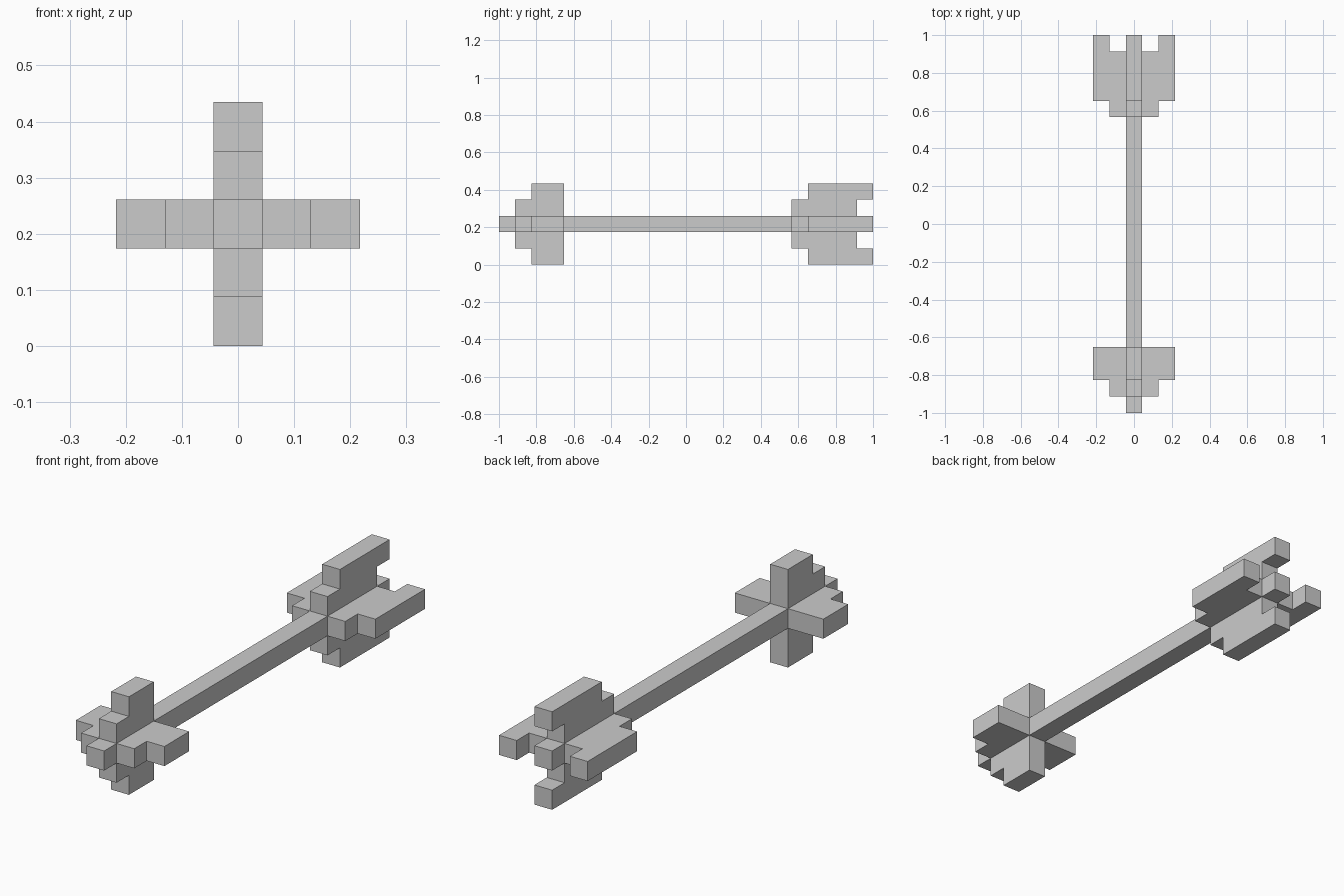
import bpy, bmesh
from math import radians
from mathutils import Matrix, Vector

if "Cube" in bpy.data.objects:
    bpy.data.objects.remove(bpy.data.objects["Cube"])

U = 2 / 23                       # one block; the arrow is 23 blocks long, 5 wide
CENTRE = Vector((0, 0, 2.5 * U))


def finish(name, bm):
    bmesh.ops.recalc_face_normals(bm, faces=bm.faces)
    mesh = bpy.data.meshes.new(name)
    bm.to_mesh(mesh)
    bm.free()
    obj = bpy.data.objects.new(name, mesh)
    obj.location = CENTRE
    bpy.context.collection.objects.link(obj)
    return obj


def four_fins(name, profile):
    """Extrude a (blocks along, blocks out) outline and repeat it around the shaft."""
    bm = bmesh.new()
    for i in range(4):
        turn = Matrix.Rotation(radians(90 * i), 3, 'Y')
        verts = [bm.verts.new(turn @ Vector((-U / 2, a * U - 1, r * U))) for a, r in profile]
        face = bm.faces.new(verts)
        out = bmesh.ops.extrude_face_region(bm, geom=[face])
        moved = [g for g in out['geom'] if isinstance(g, bmesh.types.BMVert)]
        bmesh.ops.translate(bm, verts=moved, vec=turn @ Vector((U, 0, 0)))
    return finish(name, bm)


# Square shaft running the full length
bm = bmesh.new()
bmesh.ops.create_cube(bm, size=1, matrix=Matrix.Diagonal((U, 2, U, 1)))
finish("shaft", bm)

# Stepped arrowhead at the front
four_fins("arrowhead", [(1, .5), (1, 1.5), (2, 1.5), (2, 2.5), (4, 2.5), (4, .5)])

# Fletching at the back, stepped in front and notched behind
four_fins("fletching", [(18, .5), (18, 1.5), (19, 1.5), (19, 2.5),
                        (23, 2.5), (23, 1.5), (22, 1.5), (22, .5)])
